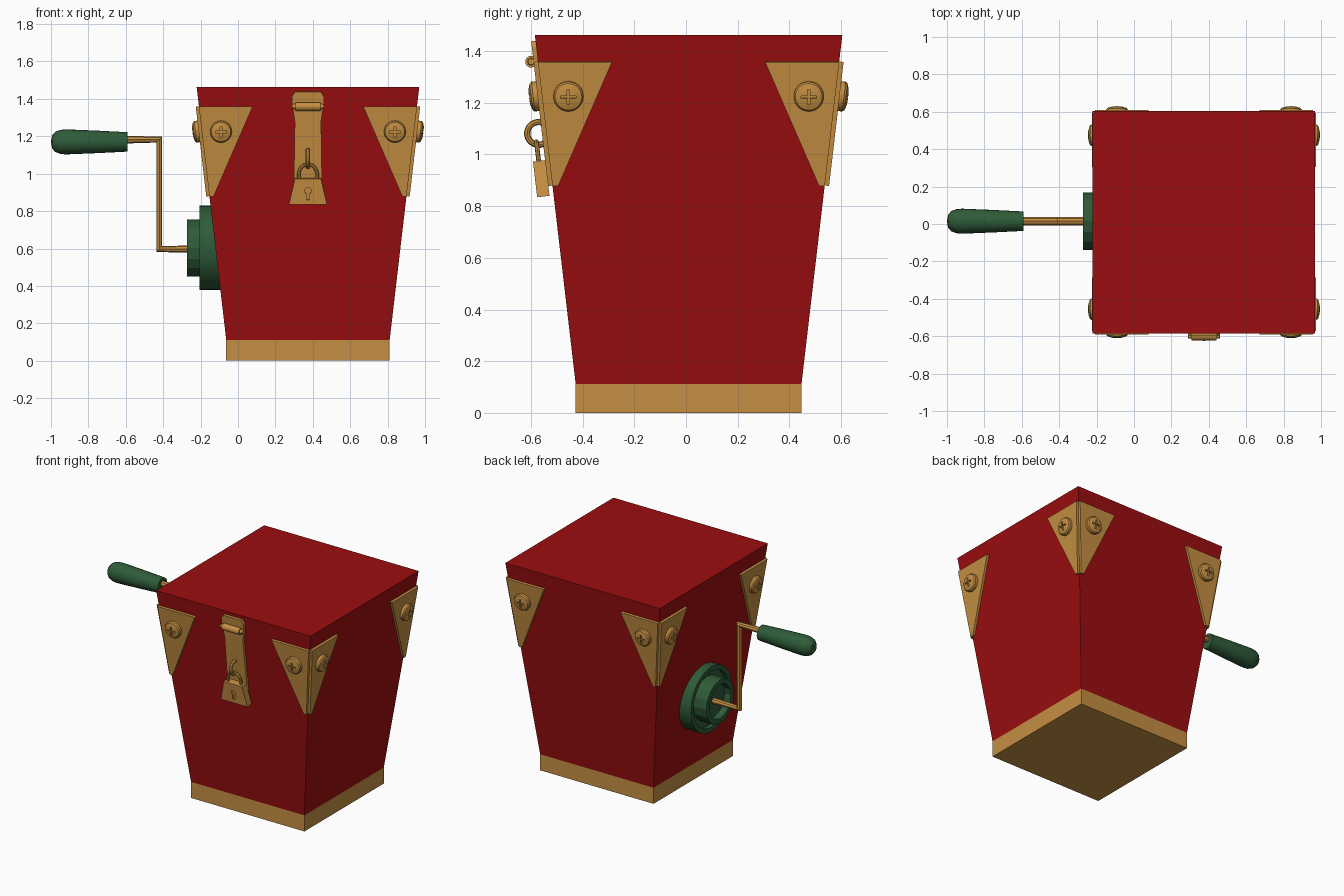
import bpy, bmesh, math
from mathutils import Matrix, Vector

if "Cube" in bpy.data.objects:
    bpy.data.objects.remove(bpy.data.objects["Cube"])

def material(name, col):
    m = bpy.data.materials.new(name)
    m.diffuse_color = (*col, 1)
    m.use_nodes = True
    m.node_tree.nodes["Principled BSDF"].inputs["Base Color"].default_value = m.diffuse_color
    return m

RED = material("red paint", (0.33, 0.004, 0.005))
GOLD = material("brass", (0.56, 0.275, 0.055))
GREEN = material("green paint", (0.028, 0.105, 0.04))

CX, CY = 0.374, 0.01           # box centre
Z0, Z1 = 0.112, 1.463          # tapered body, bottom and top
H0, H1 = 0.437, 0.595          # half widths at those heights
TILT = math.atan((H1 - H0) / (Z1 - Z0))

def half(z):
    return H0 + (H1 - H0) * (z - Z0) / (Z1 - Z0)

def up(z):                     # height -> distance along the sloping face
    return (z - Z0) / math.cos(TILT)

def face_frame(k):             # local x = across, y = up the slope, z = outward
    s, c = math.sin(TILT), math.cos(TILT)
    m = Matrix(((1, 0, 0, 0), (0, -s, -c, -H0), (0, c, -s, Z0), (0, 0, 0, 1)))
    return Matrix.Translation((CX, CY, 0)) @ Matrix.Rotation(k * math.pi / 2, 4, 'Z') @ m

FRONT = face_frame(0)

def finish(name, bm, mat, frame=Matrix(), smooth=False):
    bmesh.ops.remove_doubles(bm, verts=bm.verts, dist=1e-6)
    bmesh.ops.recalc_face_normals(bm, faces=bm.faces)
    me = bpy.data.meshes.new(name)
    bm.to_mesh(me)
    bm.free()
    me.materials.append(mat)
    ob = bpy.data.objects.new(name, me)
    ob.matrix_world = frame
    bpy.context.collection.objects.link(ob)
    if smooth:
        shade(ob)
    return ob

def shade(ob):
    bpy.ops.object.select_all(action='DESELECT')
    ob.select_set(True)
    bpy.context.view_layer.objects.active = ob
    bpy.ops.object.shade_smooth_by_angle(angle=math.radians(31))

def loft(name, low, high, mat, frame=Matrix()):
    bm = bmesh.new()
    a = [bm.verts.new(p) for p in low]
    b = [bm.verts.new(p) for p in high]
    n = len(a)
    bm.faces.new(a)
    bm.faces.new(b)
    for i in range(n):
        bm.faces.new((a[i], a[(i + 1) % n], b[(i + 1) % n], b[i]))
    return finish(name, bm, mat, frame)

def prism(name, poly, n0, n1, mat, frame=Matrix()):
    return loft(name, [(x, y, n0) for x, y in poly], [(x, y, n1) for x, y in poly], mat, frame)

def lathe(name, profile, sides, mat, frame, smooth=True):   # profile of (radius, height)
    bm = bmesh.new()
    vs = [bm.verts.new((r, 0, h)) for r, h in profile]
    es = [bm.edges.new(p) for p in zip(vs, vs[1:])]
    bmesh.ops.spin(bm, geom=vs + es, cent=(0, 0, 0), axis=(0, 0, 1),
                   angle=2 * math.pi, steps=sides, use_merge=True)
    return finish(name, bm, mat, frame, smooth)

def tube(name, pts, radius, mat, frame=Matrix(), cyclic=False):
    cu = bpy.data.curves.new(name, 'CURVE')
    cu.dimensions = '3D'
    cu.bevel_depth, cu.bevel_resolution, cu.use_fill_caps = radius, 2, True
    sp = cu.splines.new('POLY')
    sp.points.add(len(pts) - 1)
    for p, q in zip(sp.points, pts):
        p.co = (*q, 1)
    sp.use_cyclic_u = cyclic
    tmp = bpy.data.objects.new(name + "_path", cu)
    bpy.context.collection.objects.link(tmp)
    bpy.context.view_layer.update()
    me = bpy.data.meshes.new_from_object(tmp.evaluated_get(bpy.context.evaluated_depsgraph_get()))
    bpy.data.objects.remove(tmp)
    bm = bmesh.new()
    bm.from_mesh(me)
    return finish(name, bm, mat, frame, True)

def carve(ob, cutter):
    md = ob.modifiers.new("carve", 'BOOLEAN')
    md.operation, md.object, md.solver = 'DIFFERENCE', cutter, 'EXACT'
    bpy.context.view_layer.update()
    me = bpy.data.meshes.new_from_object(ob.evaluated_get(bpy.context.evaluated_depsgraph_get()))
    ob.modifiers.clear()
    ob.data = me
    bpy.data.objects.remove(cutter)

def square(h, z):
    return [(CX + sx * h, CY + sy * h, z) for sx, sy in ((-1, -1), (1, -1), (1, 1), (-1, 1))]

# Tapered box and its straight base
loft("box_body", square(H0, Z0), square(H1, Z1), RED)
loft("base", square(H0, 0), square(H0, Z0), GOLD)

# One cross-head screw, copied to every bracket
screw = lathe("screw", [(0, 0.01), (0.058, 0.01), (0.058, 0.034), (0.052, 0.042),
                        (0.03, 0.049), (0, 0.051)], 24, GOLD, Matrix())
a, b = 0.03, 0.005
cross = [(a, -b), (a, b), (b, b), (b, a), (-b, a), (-b, b),
         (-a, b), (-a, -b), (-b, -b), (-b, -a), (b, -a), (b, -b)]
carve(screw, prism("cross_cutter", cross, 0.04, 0.08, GOLD))

# Corner brackets: a triangular plate on both ends of each side
for k in range(4):
    fr = face_frame(k)
    for s in (-1, 1):
        tag = f"{k}_{'left' if s < 0 else 'right'}"
        pts = [(s * 0.296, up(1.36)), (s * half(1.36), up(1.36)),
               (s * half(0.88), up(0.88)), (s * (half(0.88) - 0.022), up(0.88))]
        prism("corner_bracket_" + tag, pts, -0.004, 0.017, GOLD, fr)
        sc = bpy.data.objects.new("screw_" + tag, screw.data)
        sc.matrix_world = fr @ Matrix.Translation((s * 0.465, up(1.228), 0))
        bpy.context.collection.objects.link(sc)
bpy.data.objects.remove(screw)

# Hasp strap with hinge pin
side = [(0.075, 0.92), (0.073, 1.1), (0.07, 1.28), (0.085, 1.38), (0.085, 1.415), (0.07, 1.44)]
prism("hasp_strap", [(x, up(z)) for x, z in side] + [(-x, up(z)) for x, z in reversed(side)],
      -0.004, 0.017, GOLD, FRONT)
lathe("hinge_pin", [(0, -0.085), (0.012, -0.085), (0.014, -0.066), (0.023, -0.066),
                    (0.023, 0.066), (0.014, 0.066), (0.012, 0.085), (0, 0.085)], 16, GOLD,
      FRONT @ Matrix.Translation((0, up(1.362), 0.026)) @ Matrix.Rotation(math.pi / 2, 4, 'Y'))

# Staple ring, shackle and padlock
circle = [2 * math.pi * i / 24 for i in range(24)]
tube("staple_ring", [(0, up(1.085) + 0.044 * math.cos(t), 0.03 + 0.044 * math.sin(t))
                     for t in circle], 0.012, GOLD, FRONT, True)
arch = [math.pi * i / 12 for i in range(13)]
tube("shackle", [(0.05, up(0.96), 0.042)] +
     [(0.05 * math.cos(t), up(1.0) + 0.055 * math.sin(t), 0.042) for t in arch] +
     [(-0.05, up(0.96), 0.042)], 0.009, GOLD, FRONT)
lock = prism("padlock", [(-0.102, up(0.842)), (0.102, up(0.842)), (0.07, up(0.98)), (-0.07, up(0.98))],
             0.016, 0.064, GOLD, FRONT)
hole = [(0.018 * math.cos(t), up(0.915) + 0.018 * math.sin(t))
        for t in (math.radians(-60 + 30 * i) for i in range(11))]
hole += [(-0.008, up(0.868)), (0.008, up(0.868))]
carve(lock, prism("keyhole_cutter", hole, 0.054, 0.09, GOLD, FRONT))

# Crank mount: stepped hollow hub facing -x
AX_Y, AX_Z = 0.015, 0.603
def left_axis(z):
    return Matrix.Translation((0, AX_Y, z)) @ Matrix.Rotation(-math.pi / 2, 4, 'Y')

lathe("crank_flange", [(0, 0.06), (0.226, 0.06), (0.226, 0.206), (0.195, 0.206),
                       (0.195, 0.175), (0, 0.175)], 32, GREEN, left_axis(AX_Z))
lathe("crank_hub", [(0, 0.15), (0.153, 0.15), (0.153, 0.274), (0.118, 0.274),
                    (0.118, 0.225), (0, 0.225)], 16, GREEN, left_axis(AX_Z), False)

# Crank rod and handle
tube("crank_rod", [(-0.15, AX_Y, 0.597), (-0.421, AX_Y, 0.597), (-0.421, AX_Y, 1.182),
                   (-0.65, AX_Y, 1.182)], 0.022, GOLD)
lathe("crank_handle", [(0, 0.592), (0.052, 0.592), (0.06, 0.75), (0.067, 0.92), (0.064, 0.95),
                       (0.054, 0.977), (0.035, 0.994), (0, 1.0)], 24, GREEN, left_axis(1.17))
